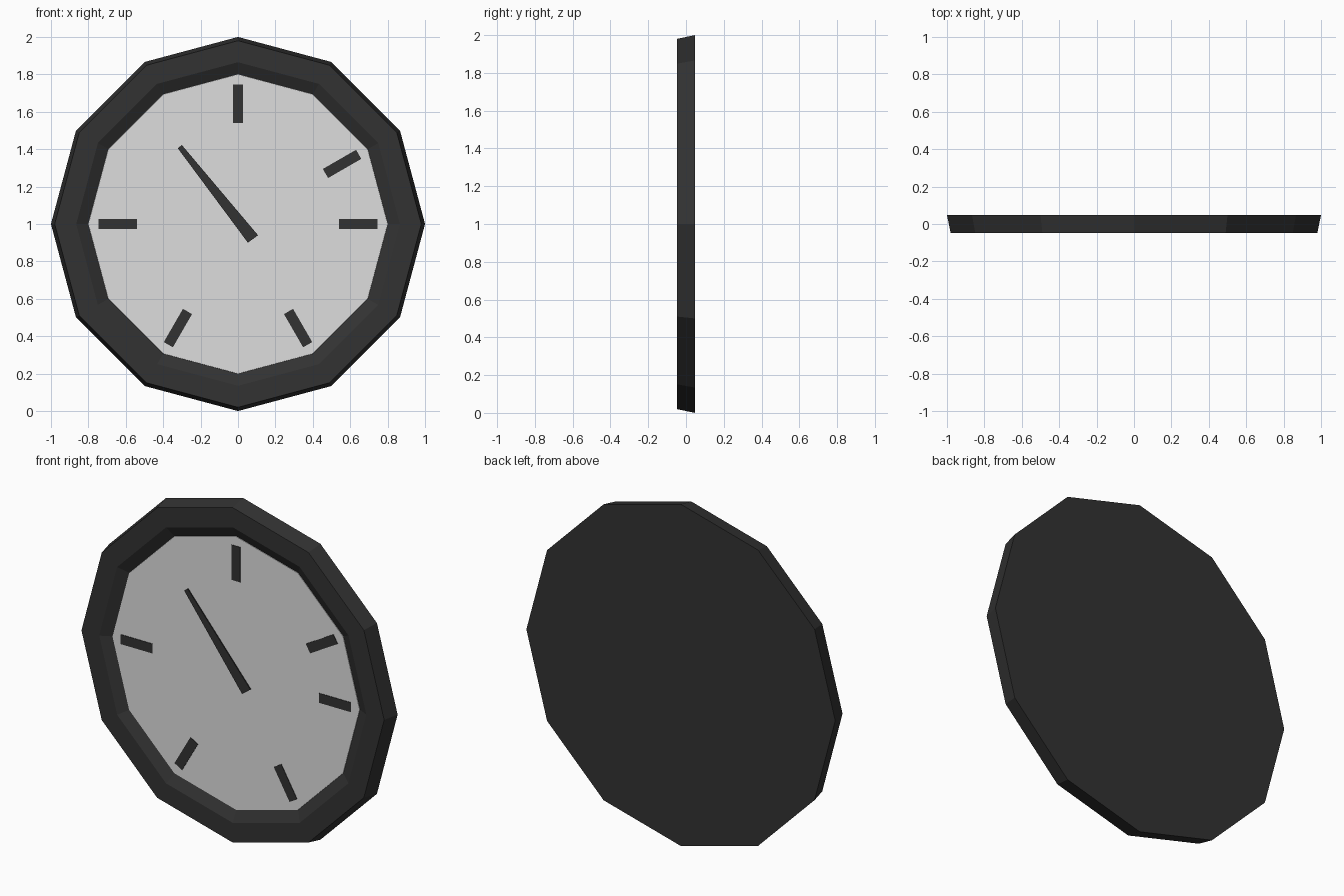
import bpy, bmesh, math
from mathutils import Matrix, Vector

cube = bpy.data.objects.get("Cube")
if cube:
    bpy.data.objects.remove(cube, do_unlink=True)

SIDES = 12
CENTRE = Vector((0, 0, 1))
FACE_Y = -0.018


def material(name, value):
    m = bpy.data.materials.new(name)
    m.use_nodes = True
    colour = (value, value, value, 1)
    m.diffuse_color = colour
    bsdf = m.node_tree.nodes["Principled BSDF"]
    bsdf.inputs["Base Color"].default_value = colour
    bsdf.inputs["Roughness"].default_value = 0.8
    return m


DARK = material("charcoal", 0.032)
LIGHT = material("pale grey", 0.73)


def finish(name, bm, mat):
    bmesh.ops.recalc_face_normals(bm, faces=bm.faces)
    mesh = bpy.data.meshes.new(name)
    bm.to_mesh(mesh)
    bm.free()
    mesh.materials.append(mat)
    obj = bpy.data.objects.new(name, mesh)
    obj.location = CENTRE
    bpy.context.collection.objects.link(obj)
    return obj


def lathe(name, profile, mat):
    """Spin (radius, y) points around the y axis and cap both ends."""
    bm = bmesh.new()
    rings = []
    for r, y in profile:
        angles = [2 * math.pi * k / SIDES for k in range(SIDES)]
        rings.append([bm.verts.new((r * math.sin(a), y, r * math.cos(a))) for a in angles])
    for a, b in zip(rings, rings[1:]):
        for k in range(SIDES):
            n = (k + 1) % SIDES
            bm.faces.new((a[k], a[n], b[n], b[k]))
    bm.faces.new(rings[0])
    bm.faces.new(rings[-1])
    return finish(name, bm, mat)


def plate(name, outline, y, thickness, mat, angle=0):
    """Thin plate from an (x, z) outline, turned clockwise about the dial centre."""
    bm = bmesh.new()
    base = bm.faces.new([bm.verts.new((x, y, z)) for x, z in outline])
    side = bmesh.ops.extrude_face_region(bm, geom=[base])
    moved = [v for v in side["geom"] if isinstance(v, bmesh.types.BMVert)]
    bmesh.ops.translate(bm, verts=moved, vec=(0, -thickness, 0))
    bmesh.ops.rotate(bm, verts=bm.verts, cent=(0, 0, 0),
                     matrix=Matrix.Rotation(math.radians(angle), 3, 'Y'))
    return finish(name, bm, mat)


# Frame: tapered outer wall, flat front rim, inner slope down to the dial
lathe("frame", [(1.0, 0.048), (0.98, -0.048), (0.865, -0.048), (0.8, FACE_Y + 0.003)], DARK)

# Dial
lathe("dial", [(0.801, FACE_Y + 0.002), (0.8, FACE_Y)], LIGHT)

# Hour marks
mark = [(-0.028, 0.54), (0.028, 0.54), (0.028, 0.745), (-0.028, 0.745)]
for angle in (0, 60, 90, 150, 210, 270):
    plate(f"hour_mark_{angle}", mark, FACE_Y + 0.001, 0.004, DARK, angle)

# Hand, tapering towards its tip and held just off the dial
hand = [(0.053, -0.10), (0.107, -0.06), (-0.30, 0.422), (-0.322, 0.405)]
plate("hand", hand, -0.032, 0.006, DARK)
